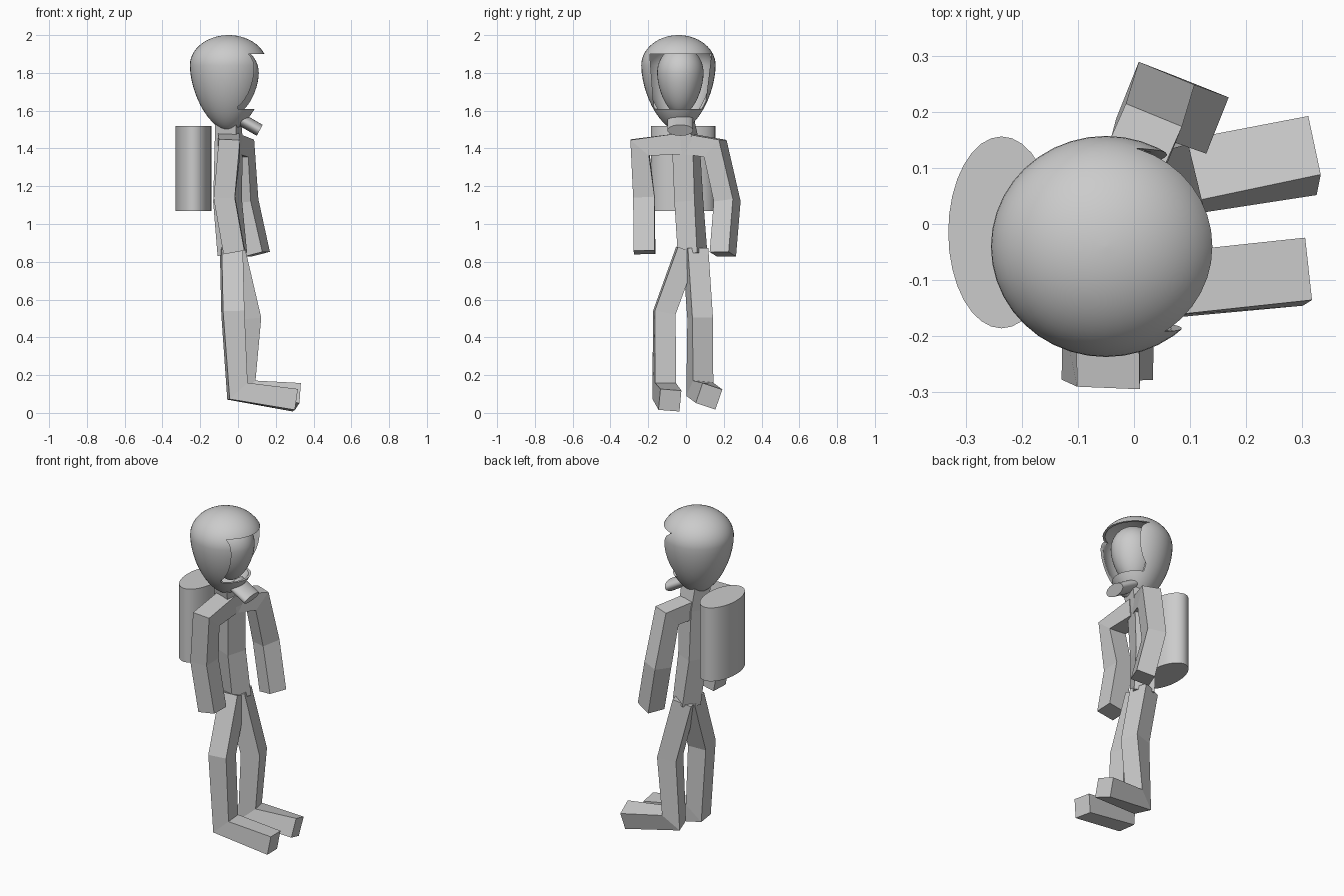
import bpy, bmesh, math
from mathutils import Vector

if "Cube" in bpy.data.objects:
    bpy.data.objects.remove(bpy.data.objects["Cube"])


def mesh_object(name, verts, faces):
    mesh = bpy.data.meshes.new(name)
    mesh.from_pydata([tuple(v) for v in verts], [], faces)
    bm = bmesh.new()
    bm.from_mesh(mesh)
    bmesh.ops.recalc_face_normals(bm, faces=bm.faces)
    bm.to_mesh(mesh)
    bm.free()
    ob = bpy.data.objects.new(name, mesh)
    bpy.context.collection.objects.link(ob)
    return ob


def select(ob):
    bpy.ops.object.select_all(action='DESELECT')
    ob.select_set(True)
    bpy.context.view_layer.objects.active = ob


def smooth(ob, angle=40):
    select(ob)
    bpy.ops.object.shade_smooth_by_angle(angle=math.radians(angle))


def loft(name, rings):
    n = len(rings[0])
    verts = [v for r in rings for v in r]
    faces = [(i*n + j, i*n + (j+1) % n, (i+1)*n + (j+1) % n, (i+1)*n + j)
             for i in range(len(rings) - 1) for j in range(n)]
    faces.append(tuple(range(n)))
    faces.append(tuple(range(len(verts) - n, len(verts))))
    return mesh_object(name, verts, faces)


def limb(name, pts, ref0, ref1, h=0.056):
    """Square tube along a path, its section twisting from ref0 to ref1."""
    pts = [Vector(p) for p in pts]
    rings, last = [], len(pts) - 1
    for i, p in enumerate(pts):
        a = (p - pts[max(i-1, 0)]).normalized()
        b = (pts[min(i+1, last)] - p).normalized()
        t = (a + b).normalized()
        stretch = 1.0
        if 0 < i < last:
            stretch = min(1.15, 1 / max(t.dot(a), 0.1))
        ref = Vector(ref0).lerp(Vector(ref1), i / last)
        s = (ref - t * ref.dot(t)).normalized()
        u = t.cross(s) * stretch
        rings.append([p + h * (s*m + u*k) for m, k in ((-1, -1), (1, -1), (1, 1), (-1, 1))])
    return loft(name, rings)


def egg(name, c, rx, ry, top, bottom, n=40, m=14):
    """Egg lathed about the vertical through c; c.z is the widest level."""
    rings = []
    for i in range(2*m + 1):
        a = math.pi * i / (2*m)
        if i <= m:
            f, z = math.sin(a), c[2] + (top - c[2]) * math.cos(a)
        else:
            d = -math.cos(a)
            f, z = max(1 - d**1.75, 0)**0.6, c[2] - (c[2] - bottom) * d
        f = max(f, 0.01)
        rings.append([(c[0] + rx*f*math.cos(2*math.pi*j/n),
                       c[1] + ry*f*math.sin(2*math.pi*j/n), z) for j in range(n)])
    return loft(name, rings)


# Torso with neck, turned slightly at the waist
limb("torso", [(-0.05, -0.03, 1.56), (-0.05, 0.0, 1.41), (-0.055, 0.015, 1.12), (-0.03, 0.035, 0.84)],
     (0.95, -0.25, 0), (0.88, -0.47, 0), 0.058)

# Arms: chest, shoulder, elbow, hand
limb("right_arm", [(-0.05, -0.03, 1.425), (-0.045, -0.243, 1.405), (-0.072, -0.222, 1.14), (-0.02, -0.22, 0.85)],
     (1, 0, 0), (1, -0.03, 0))
limb("left_arm", [(-0.05, 0.0, 1.425), (0.02, 0.155, 1.40), (0.038, 0.218, 1.12), (0.10, 0.195, 0.84)],
     (0.93, -0.37, 0), (0.93, -0.37, 0), 0.054)

# Legs: hip, knee, ankle, toe
limb("right_leg", [(-0.035, 0.005, 0.86), (-0.027, -0.115, 0.53), (-0.003, -0.115, 0.115), (0.303, -0.085, 0.067)],
     (-0.09, 1, 0), (-0.09, 1, -0.08))
limb("left_leg", [(-0.03, 0.05, 0.86), (0.055, 0.075, 0.50), (0.03, 0.073, 0.125), (0.318, 0.122, 0.088)],
     (-0.26, 0.97, 0), (-0.15, 0.95, -0.32))

# Helmet shell with a tapered face opening
helmet = egg("helmet", (-0.05, -0.04, 1.84), 0.205, 0.197, 2.0, 1.49)
shell = helmet.modifiers.new("shell", 'SOLIDIFY')
shell.thickness = 0.012
shell.offset = -1
cutter = loft("face_cutter", [
    [(x, y, z) for x, y in ((0.0, y0), (0.4, y0), (0.4, y1), (0.0, y1))]
    for z, y0, y1 in ((1.61, -0.17, 0.10), (1.90, -0.192, 0.135))])
cut = helmet.modifiers.new("opening", 'BOOLEAN')
cut.operation = 'DIFFERENCE'
cut.solver = 'EXACT'
cut.object = cutter
select(helmet)
for m in ("shell", "opening"):
    bpy.ops.object.modifier_apply(modifier=m)
bpy.data.objects.remove(cutter)
smooth(helmet, 35)

# Head inside the helmet
smooth(egg("head", (-0.03, -0.03, 1.80), 0.14, 0.123, 1.94, 1.57))


# Oval cylinders: air tank on the back, breathing nozzle under the chin
def oval_cylinder(name, a, b, ax1, ax2, n=32):
    a, b, ax1, ax2 = (Vector(v) for v in (a, b, ax1, ax2))
    ring = [ax1*math.cos(2*math.pi*j/n) + ax2*math.sin(2*math.pi*j/n) for j in range(n)]
    smooth(loft(name, [[a + v for v in ring], [b + v for v in ring]]))


oval_cylinder("backpack", (-0.236, -0.015, 1.07), (-0.236, -0.015, 1.52), (0.095, 0, 0), (0, 0.171, 0))
oval_cylinder("nozzle", (0.0, -0.03, 1.562), (0.115, -0.03, 1.496), (0.016, 0, 0.029), (0, 0.068, 0))
